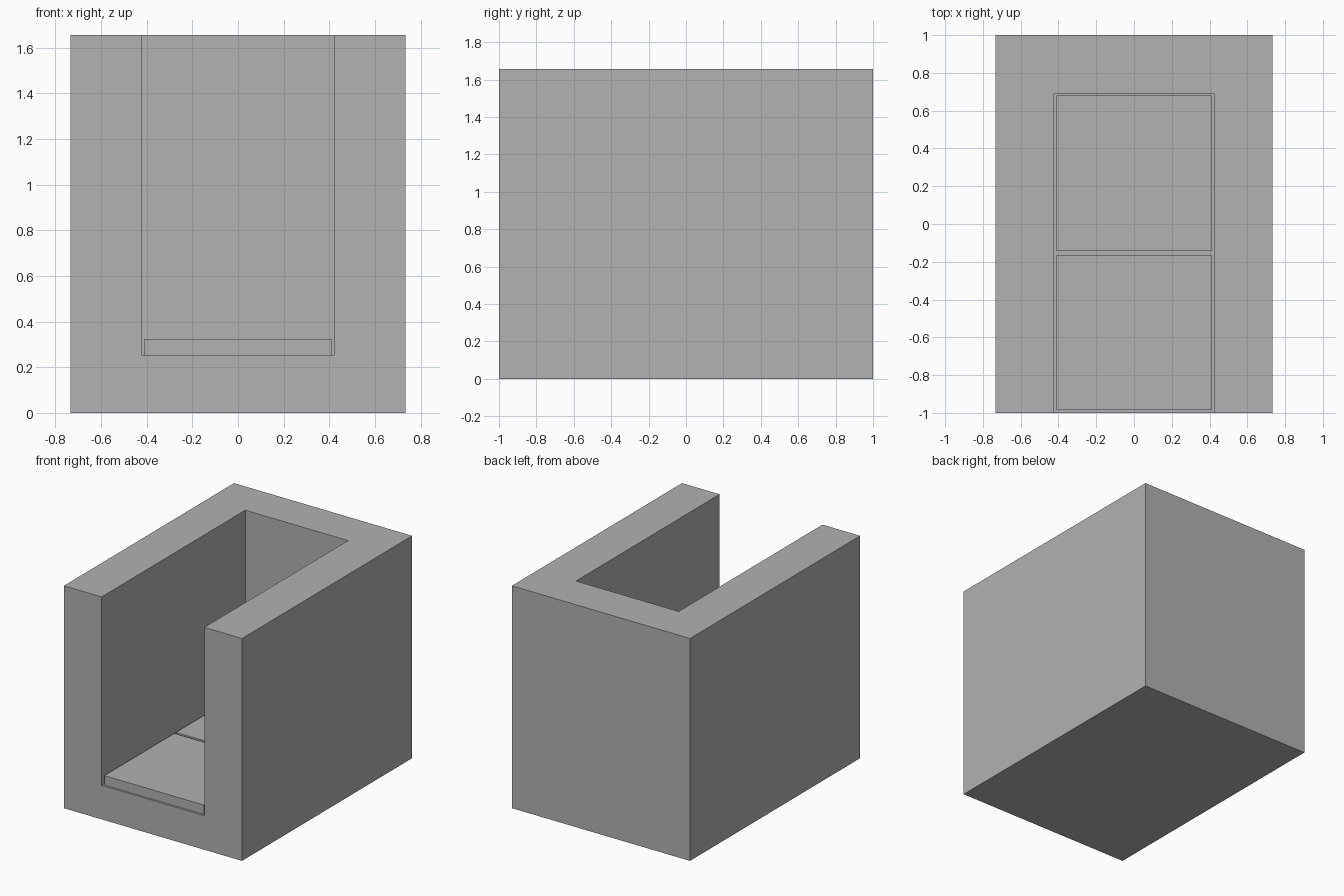
import bpy
import bmesh
from mathutils import Vector

default = bpy.data.objects.get("Cube")
if default:
    bpy.data.objects.remove(default, do_unlink=True)

grey = bpy.data.materials.new("plain_grey")
grey.use_nodes = True
GREY = (0.445, 0.445, 0.445, 1)
grey.diffuse_color = GREY
grey.node_tree.nodes["Principled BSDF"].inputs["Base Color"].default_value = GREY


def box(name, low, high):
    """Axis-aligned box between two corners."""
    low, high = Vector(low), Vector(high)
    bm = bmesh.new()
    bmesh.ops.create_cube(bm, size=1)
    for v in bm.verts:
        v.co = (low + high) / 2 + v.co * (high - low)
    mesh = bpy.data.meshes.new(name)
    bm.to_mesh(mesh)
    bm.free()
    mesh.materials.append(grey)
    obj = bpy.data.objects.new(name, mesh)
    bpy.context.collection.objects.link(obj)
    return obj


WIDTH, TOP, FLOOR = 0.733, 1.655, 0.253

# Housing: a block with a bay open at the front and top
housing = box("housing", (-WIDTH, -1, 0), (WIDTH, 1, TOP))
cutter = box("bay_cutter", (-0.423, -1.2, FLOOR), (0.423, 0.69, TOP + 0.2))
cutter.hide_render = True
cut = housing.modifiers.new("bay", "BOOLEAN")
cut.operation = "DIFFERENCE"
cut.solver = "EXACT"
cut.object = cutter
bpy.context.view_layer.objects.active = housing
bpy.ops.object.modifier_apply(modifier=cut.name)
bpy.data.objects.remove(cutter, do_unlink=True)

# Two square slabs lying on the floor of the bay
for name, front in (("front_slab", -0.985), ("back_slab", -0.143)):
    box(name, (-0.411, front, FLOOR), (0.411, front + 0.822, 0.323))
